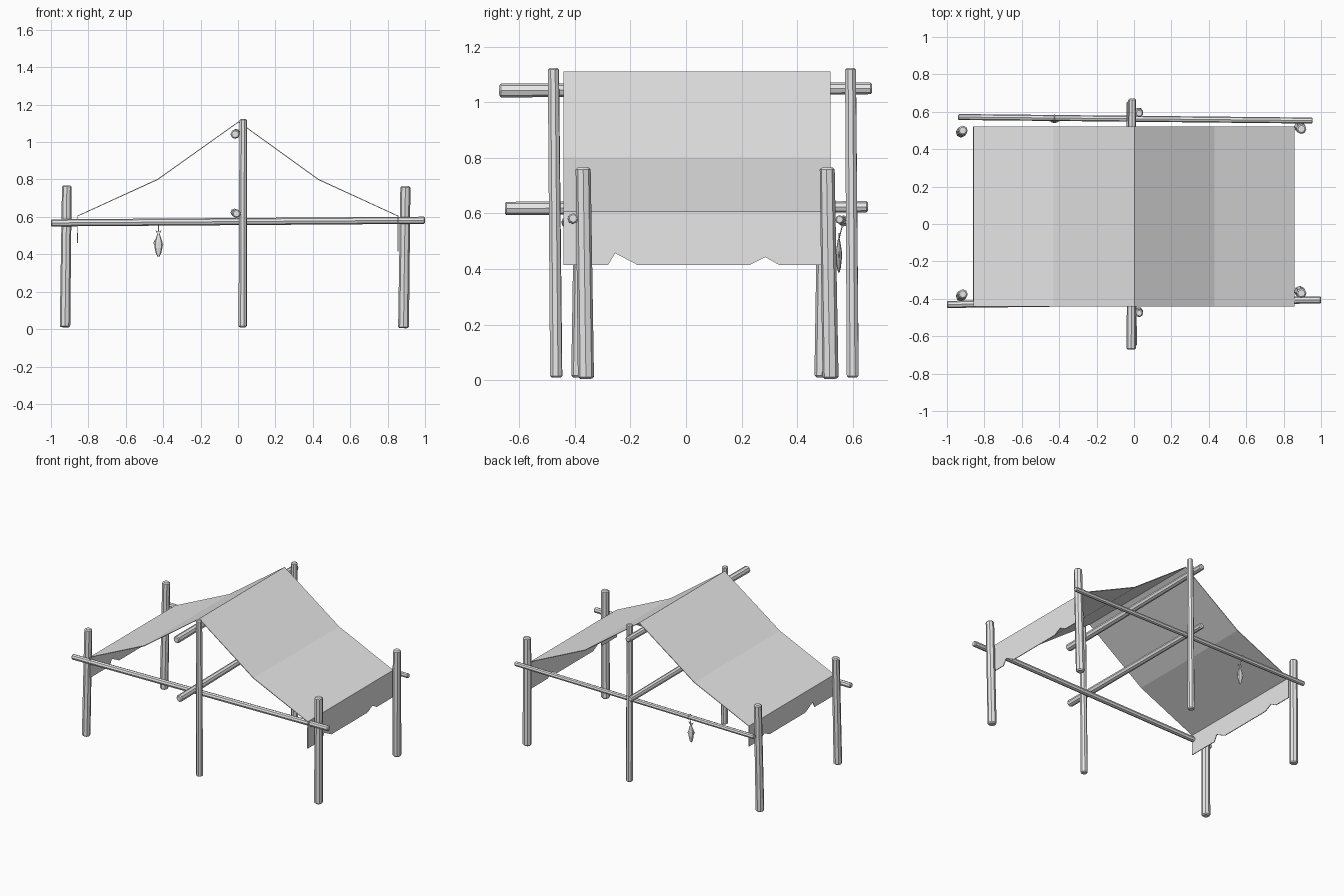
import bpy, bmesh, math
from mathutils import Vector

cube = bpy.data.objects.get("Cube")
if cube:
    bpy.data.objects.remove(cube, do_unlink=True)

grey = bpy.data.materials.new("plain_grey")
grey.use_nodes = True
grey.diffuse_color = (0.8, 0.8, 0.8, 1)
grey.node_tree.nodes["Principled BSDF"].inputs["Base Color"].default_value = (0.8, 0.8, 0.8, 1)


def finish(name, bm):
    bmesh.ops.recalc_face_normals(bm, faces=bm.faces)
    mesh = bpy.data.meshes.new(name)
    bm.to_mesh(mesh)
    bm.free()
    mesh.materials.append(grey)
    obj = bpy.data.objects.new(name, mesh)
    bpy.context.collection.objects.link(obj)
    return obj


def pole(name, start, end, radius, top=None, sides=8):
    """Faceted log from start to end with chamfered rims."""
    a, b = Vector(start), Vector(end)
    bm = bmesh.new()
    bmesh.ops.create_cone(bm, cap_ends=True, segments=sides, radius1=radius,
                          radius2=top or radius, depth=(b - a).length)
    caps = [f for f in bm.faces if abs(f.normal.z) > 0.9]
    rims = list({e for f in caps for e in f.edges})
    bmesh.ops.bevel(bm, geom=rims, offset=radius * 0.25, segments=1, affect='EDGES')
    obj = finish(name, bm)
    obj.rotation_mode = 'QUATERNION'
    obj.rotation_quaternion = (b - a).to_track_quat('Z', 'Y')
    obj.location = (a + b) / 2
    return obj


# Upright posts
pole("front_left_post", (0.885, -0.36, 0.005), (0.895, -0.37, 0.765), 0.029, 0.027)
pole("back_left_post", (0.885, 0.52, 0.005), (0.895, 0.508, 0.765), 0.029, 0.027)
pole("front_right_post", (-0.925, -0.385, 0.01), (-0.915, -0.375, 0.768), 0.028, 0.026)
pole("back_right_post", (-0.925, 0.49, 0.01), (-0.915, 0.5, 0.768), 0.028, 0.026)
pole("front_ridge_post", (0.025, -0.467, 0.01), (0.028, -0.477, 1.123), 0.023, 0.021)
pole("back_ridge_post", (0.025, 0.6, 0.01), (0.028, 0.592, 1.123), 0.023, 0.021)

# Horizontal poles
pole("ridge_pole", (-0.015, -0.672, 1.042), (-0.01, 0.67, 1.05), 0.025, 0.021)
pole("tie_pole", (-0.008, -0.652, 0.618), (-0.02, 0.655, 0.624), 0.024, 0.02)
pole("front_eave_pole", (-1.0, -0.43, 0.568), (1.0, -0.406, 0.582), 0.019)
pole("back_eave_pole", (-0.94, 0.572, 0.57), (0.955, 0.553, 0.578), 0.016)

# Cloth roof with ragged hanging flaps
front, back = -0.44, 0.52
bm = bmesh.new()
rows = [[bm.verts.new((x, y, z)) for y in (front, back)]
        for x, z in ((-0.857, 0.605), (-0.43, 0.8), (0.003, 1.108), (0.43, 0.8), (0.855, 0.605))]
for p, q in zip(rows, rows[1:]):
    bm.faces.new((p[0], p[1], q[1], q[0]))
notches = ((-0.28, 0), (-0.255, 0.042), (-0.175, 0), (0.23, 0), (0.285, 0.028), (0.335, 0))
for row, hem, shift in ((rows[0], 0.46, 0.06), (rows[-1], 0.415, 0)):
    x = row[0].co.x
    edge = [(front, 0)] + [(y + shift, up) for y, up in notches] + [(back, 0)]
    bm.faces.new([row[1], row[0]] + [bm.verts.new((x, y, hem + up)) for y, up in edge])
cloth = finish("cloth_roof", bm)
solid = cloth.modifiers.new("thickness", 'SOLIDIFY')
solid.thickness = 0.005
solid.offset = 0

# Hanging fish, tail up, on a cord tied around the back pole
fx, fy = -0.425, 0.55
bm = bmesh.new()
rings = []
for z, w in ((0.388, 0.006), (0.405, 0.014), (0.435, 0.021), (0.465, 0.021), (0.49, 0.013), (0.51, 0.006)):
    rings.append([bm.verts.new((fx + w * math.cos(k * math.pi / 4),
                                fy + 0.5 * w * math.sin(k * math.pi / 4), z)) for k in range(8)])
for lo, hi in zip(rings, rings[1:]):
    for k in range(8):
        n = (k + 1) % 8
        bm.faces.new((lo[k], lo[n], hi[n], hi[k]))
bm.faces.new(rings[0])
bm.faces.new(rings[-1])
finish("fish_body", bm)


def fin(name, outline):
    bm = bmesh.new()
    face = bm.faces.new([bm.verts.new((fx + x, fy - 0.002, z)) for x, z in outline])
    moved = bmesh.ops.extrude_face_region(bm, geom=[face])["geom"]
    bmesh.ops.translate(bm, vec=(0, 0.004, 0), verts=[v for v in moved if isinstance(v, bmesh.types.BMVert)])
    finish(name, bm)


fin("fish_tail", ((-0.004, 0.505), (0.004, 0.505), (0.018, 0.53), (0, 0.52), (-0.018, 0.53)))
fin("fish_back_fin", ((-0.018, 0.44), (-0.028, 0.46), (-0.015, 0.485)))
fin("fish_belly_fin", ((0.018, 0.435), (0.026, 0.45), (0.018, 0.47)))
pole("cord", (fx, fy, 0.508), (fx, 0.566, 0.57), 0.002, sides=6)
pole("cord_knot", (fx - 0.004, 0.567, 0.573), (fx + 0.004, 0.567, 0.573), 0.02)
